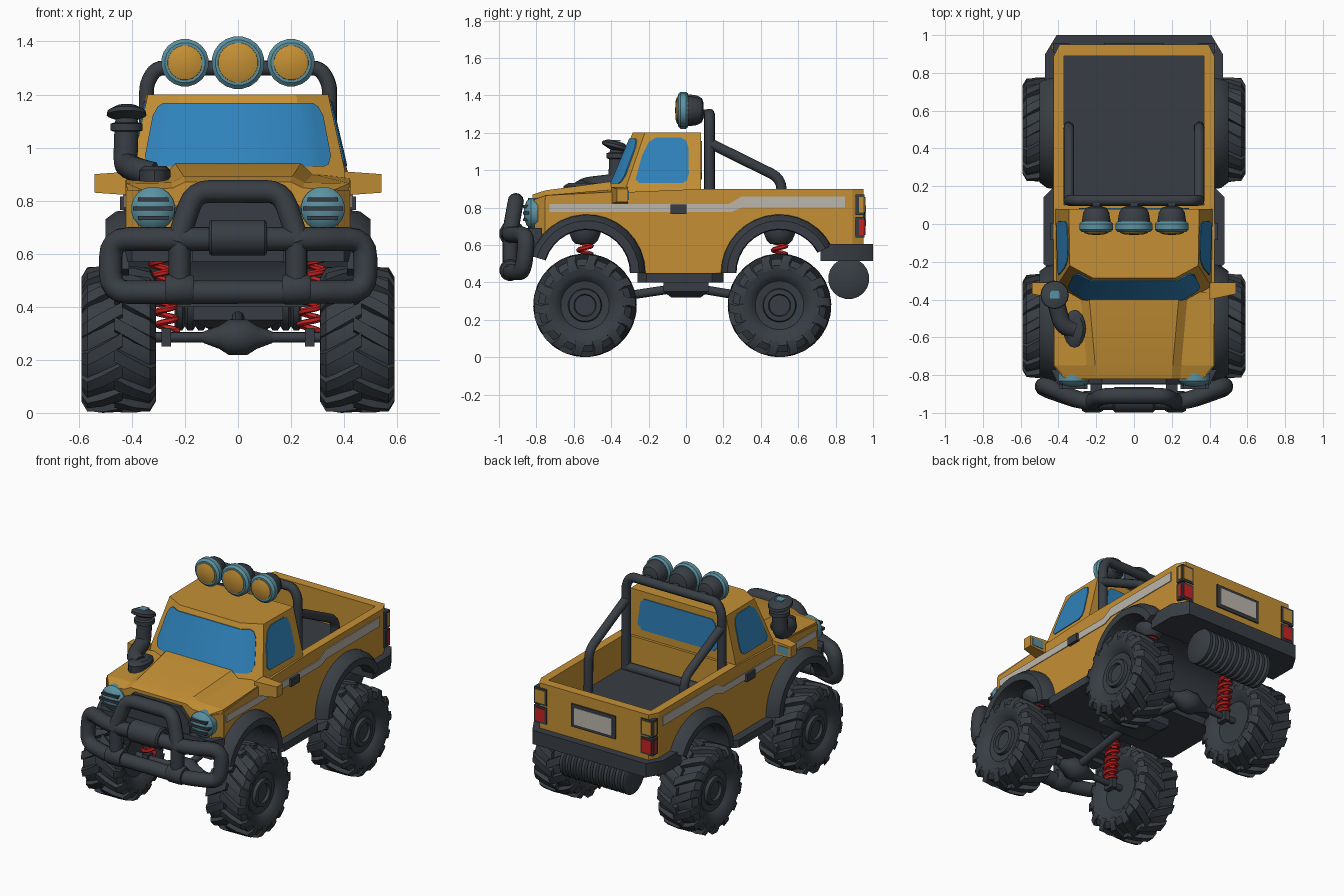
import bpy, bmesh, math
from mathutils import Vector as V
from math import sin, cos, pi, radians

if "Cube" in bpy.data.objects:
    bpy.data.objects.remove(bpy.data.objects["Cube"])

def material(name, col):
    m = bpy.data.materials.new(name)
    m.diffuse_color = (*col, 1)
    m.use_nodes = True
    m.node_tree.nodes["Principled BSDF"].inputs["Base Color"].default_value = m.diffuse_color
    return m

PAINT = material("ochre_paint", (.56, .28, .035))
DARK = material("dark_rubber", (.040, .048, .058))
GLASS = material("blue_glass", (.028, .225, .50))
TEAL = material("teal_trim", (.105, .285, .355))
GREY = material("pale_grey", (.50, .46, .41))
RED = material("red", (.58, .016, .016))

# ---------- helpers ----------
def obj(name, bm, mats, rule=None, sharp=.6):
    mats = mats if isinstance(mats, list) else [mats]
    bmesh.ops.recalc_face_normals(bm, faces=bm.faces)
    bm.normal_update()
    for f in bm.faces:
        f.smooth = True
        if rule:
            f.material_index = rule(f)
    for e in bm.edges:
        e.smooth = len(e.link_faces) == 2 and e.calc_face_angle(0) < sharp
    me = bpy.data.meshes.new(name)
    bm.to_mesh(me)
    bm.free()
    for m in mats:
        me.materials.append(m)
    o = bpy.data.objects.new(name, me)
    bpy.context.collection.objects.link(o)
    return o

def add_loft(bm, rings):
    vs = [[bm.verts.new(p) for p in r] for r in rings]
    n = len(vs[0])
    for a, b in zip(vs, vs[1:]):
        for i in range(n):
            bm.faces.new((a[i], a[(i + 1) % n], b[(i + 1) % n], b[i]))
    bm.faces.new(vs[0])
    bm.faces.new(vs[-1])

def loft(name, rings, mats, rule=None, sharp=.6):
    bm = bmesh.new()
    add_loft(bm, rings)
    return obj(name, bm, mats, rule, sharp)

def box(name, c, s, mat):
    return loft(name, [[(c[0] + i * s[0] / 2, c[1] + j * s[1] / 2, c[2] + k * s[2] / 2)
                for i, j in ((-1, -1), (1, -1), (1, 1), (-1, 1))] for k in (-1, 1)], mat)

def lathe_rings(prof, axis, c, n):
    out = []
    for a, r in prof:
        ring = []
        for i in range(n):
            t = 2 * pi * (i + .5) / n
            u, v = max(r, .001) * cos(t), max(r, .001) * sin(t)
            ring.append(V(c) + V({'X': (a, u, v), 'Y': (u, a, v), 'Z': (u, v, a)}[axis]))
        out.append(ring)
    return out

def lathe(name, prof, axis, c, mat, n=16):
    return loft(name, lathe_rings(prof, axis, c, n), mat)

def bend(pts, r):
    pts = [V(p) for p in pts]
    out = [pts[0]]
    for p, q, s in zip(pts, pts[1:], pts[2:]):
        a, b = q + (p - q).normalized() * r, q + (s - q).normalized() * r
        out += [a * (1 - t) ** 2 + q * 2 * t * (1 - t) + b * t * t for t in (0, .25, .5, .75, 1)]
    return out + [pts[-1]]

def tube(name, pts, r, mat, n=10):
    pts = [V(p) for p in pts]
    rings, u = [], None
    for i, p in enumerate(pts):
        t = (pts[min(i + 1, len(pts) - 1)] - pts[max(i - 1, 0)]).normalized()
        u = t.orthogonal() if u is None else u - t * u.dot(t)
        u.normalize()
        w = t.cross(u)
        rings.append([p + (u * cos(2 * pi * k / n) + w * sin(2 * pi * k / n)) * r for k in range(n)])
    return loft(name, rings, mat, None, .9)

def arc(cy, cz, r, a0, a1, n=12):
    return [(cy + r * cos(radians(a0 + (a1 - a0) * i / n)), cz + r * sin(radians(a0 + (a1 - a0) * i / n)))
            for i in range(n + 1)]

def plate(name, poly, x0, x1, mat, rule=None):
    return loft(name, [[(x, y, z) for y, z in poly] for x in (x0, x1)], mat, rule)

FY, RY = -.53, .50   # wheel arch centres

# ---------- body ----------
side = ([(-.754, .85), (-.754, .60)] + arc(FY, .45, .235, 140, 0) + arc(RY, .45, .235, 180, 40)
        + [(.72, .60), (.89, .60), (.89, .688), (.1, .688), (.1, .90), (-.38, .88)])
plate("lower_body", side, -.425, .425, [PAINT, DARK],
      lambda f: int(abs(f.normal.x) < .5 and f.calc_center_median().z < .72))
def slab(name, w0, w1, y0, y1, z0, z1):
    loft(name, [[(-w, y, z0), (w, y, z0), (w, y, z1), (-w, y, z1)] for w, y in ((w0, y0), (w1, y1))],
         [PAINT, DARK], lambda f: int(f.normal.z < -.5))
slab("nose", .425, .375, -.75, -.81, .60, .84)
slab("tailgate", .425, .395, .89, .95, .60, .90)
hood = []
for y, w, zs, c, zi, zt in ((-.82, .36, .84, .2, .848, .87), (-.75, .42, .865, .205, .868, .892),
                            (-.36, .42, .885, .24, .900, .945)):
    half = [(w, .78), (w, zs), (c + .045, zi), (c, zt)]
    hood.append([(x, y, z) for x, z in half] + [(-x, y, z) for x, z in half[::-1]])
loft("hood", hood, PAINT, None, .2)
half_b = [(.42, .08), (.41, -.33), (.26, -.42)]
half_t = [(.345, .08), (.34, -.22), (.22, -.285)]
loft("cab", [[(x, y, z) for x, y in h] + [(-x, y, z) for x, y in h[::-1]]
             for h, z in ((half_b, .88), (half_t, 1.2))], PAINT, None, .3)

# ---------- windows ----------
def shield(u, t, off):
    k, s = max(0, abs(u) - .5) * 2, (1 if u > 0 else -1)
    m = min(abs(u), .5) * 2
    b = V((s * (.26 * m + .15 * k), -.42 + .09 * k, .88))
    e = V((s * (.22 * m + .12 * k), -.285 + .065 * k, 1.2))
    return b.lerp(e, t) + V((s * k * off * .6, -off, 0))
cols = [(.85, .28, .75), (.80, .18, .86), (.73, .15, .9), (.5, .15, .9)]
cols = [(-u, a, b) for u, a, b in cols] + cols[::-1]
loft("windshield", [[shield(u, a, .006), shield(u, b, .006), shield(u, b, -.01), shield(u, a, -.01)]
                    for u, a, b in cols], GLASS)
win = [(-.27, .95), (-.235, 1.08), (-.20, 1.15), (-.16, 1.175), (-.03, 1.175), (0, 1.16), (.013, 1.12),
       (.015, .98), (.005, .945), (-.02, .93), (-.25, .93)]
def side_x(y, z):
    return .42 - .01 * (.08 - y) / .41 - .075 * (z - .88) / .32
for s in (1, -1):
    loft("side_window", [[(s * (side_x(y, z) + d), y, z) for y, z in win] for d in (.006, -.01)], GLASS)
rear = [(.26, .95), (.29, .985), (.27, 1.13), (.245, 1.155)]
rear = rear + [(-x, z) for x, z in rear[::-1]]
loft("rear_window", [[(x, y, z) for x, z in rear] for y in (.07, .086)], GLASS)

# ---------- sides: bed walls, flares, stripes, handles, mirrors, lights ----------
stripe = [(-.73, .82), (-.73, .775), (.24, .775), (.30, .80), (.85, .80), (.85, .86), (.30, .86), (.23, .82)]
for s in (1, -1):
    box("bed_wall", (s * .3975, .495, .793), (.055, .79, .214), PAINT)
    for cy, a0, a1 in ((FY, 163, 0), (RY, 180, 28)):
        n = 14
        rings = [[(s * x, *p) for x, p in zip((.41, .41, .46, .50, .50), ps)] for ps in
                 zip(arc(cy, .45, .23, a0, a1, n), arc(cy, .45, .315, a0, a1, n), arc(cy, .45, .31, a0, a1, n),
                     arc(cy, .45, .28, a0, a1, n), arc(cy, .45, .235, a0, a1, n))]
        loft("wheel_flare", rings, DARK)
    plate("side_stripe", stripe, s * .424, s * .43, GREY)
    box("door_handle", (s * .43, -.04, .79), (.03, .085, .05), DARK)
    loft("mirror", [[(s * x, y, z) for y, z in ((-.36 - h, .865 - g), (-.31, .865 - g), (-.31, .865 + g), (-.36 - h, .865 + g))]
                    for x, h, g in ((.40, .04, .045), (.54, .01, .035))], PAINT)
    box("mirror_glass", (s * .485, -.309, .865), (.08, .006, .05), TEAL)
    for z, m in ((.815, PAINT), (.695, RED)):
        box("tail_light_frame", (s * .385, .93, z), (.09, .05, .11), DARK)
        box("tail_light", (s * .385, .93, z), (.066, .058, .084), m)
        box("tail_light_side", (s * .385, .937, z), (.096, .026, .084), m)
    lathe("headlight", [(-.79, .083), (-.83, .083), (-.853, .065), (-.865, .03), (-.867, 0)], 'Y', (s * .32, 0, .77), TEAL, 20)
    for dz in (-.035, .0, .035):
        box("headlight_slat", (s * .32, -.855, .77 + dz), (.15 - abs(dz), .035, .015), DARK)
box("bed_floor", (0, .495, .687), (.74, .79, .01), DARK)
box("plate_frame", (0, .952, .755), (.32, .012, .15), DARK)
box("blank_plate", (0, .956, .755), (.27, .012, .11), GREY)

# ---------- bumpers, sills ----------
def flat(name, half, z0, z1):
    loft(name, [[(x, y, z) for x, y in half] + [(-x, y, z) for x, y in half[::-1]] for z in (z0, z1)], DARK)
flat("rear_bumper", [(.47, .72), (.47, .90), (.41, 1.0)], .515, .605)
flat("side_step", [(.42, -.26), (.48, -.21), (.48, .14), (.42, .20)], .40, .45)
flat("front_bumper_core", [(.44, -.77), (.40, -.85)], .57, .69)
loft("grille", [[(x, y, z) for x, z in ((.24, .66), (.24, .77), (.17, .85), (-.17, .85), (-.24, .77), (-.24, .66))]
                for y in (-.80, -.845)], DARK)

# ---------- bull bar and winch ----------
loop = [(0, -.94, .455), (.28, -.94, .455), (.48, -.87, .455), (.48, -.85, .655), (.28, -.94, .655),
        (-.28, -.94, .655), (-.48, -.85, .655), (-.48, -.87, .455), (-.28, -.94, .455), (0, -.94, .455)]
tube("bull_bar_loop", bend(loop, .07), .045, DARK, 12)
tube("bull_bar_hoop", bend([(.23, -.945, .64), (.165, -.91, .835), (-.165, -.91, .835), (-.23, -.945, .64)], .06), .043, DARK, 12)
for s in (1, -1):
    tube("bull_bar_post", [(s * .22, -.94, .455), (s * .22, -.94, .655)], .042, DARK)
    lathe("bull_bar_collar", [(-.055, .05), (-.04, .058), (.04, .058), (.055, .05)], 'X', (s * .22, -.94, .465), DARK)
    box("bull_bar_mount", (s * .2, -.86, .6), (.06, .16, .07), DARK)
lathe("winch", [(-.11, .06), (-.10, .07), (.10, .07), (.11, .06)], 'X', (0, -.93, .66), DARK, 12)

# ---------- snorkel ----------
loft("snorkel_base", [[V((-.315 + r * .06 * cos(t), -.555 + r * .10 * sin(t), z)) for t in [i * pi / 8 for i in range(16)]]
                      for z, r in ((.86, 1), (.915, 1), (.93, .75))], DARK)
tube("snorkel_pipe", bend([(-.32, -.56, .90), (-.38, -.54, .915), (-.425, -.37, .935), (-.42, -.365, 1.08)], .045), .047, DARK, 12)
lathe("snorkel_collar", [(1.06, .05), (1.065, .062), (1.09, .062), (1.095, .045), (1.13, .035)], 'Z', (-.42, -.365, 0), DARK)
loft("snorkel_cap", [[V((-.42 + r * cos(t), -.375 + r * sin(t), z - .25 * r * sin(t))) for t in [i * pi / 8 for i in range(16)]]
                     for z, r in ((1.105, .035), (1.122, .075), (1.138, .072), (1.155, .04))], DARK)
box("snorkel_vent", (-.42, -.375, 1.156), (.05, .05, .008), TEAL)

# ---------- roll bar and roof lights ----------
tube("roll_hoop", bend([(.345, .125, .69), (.345, .125, 1.24), (.31, .125, 1.30), (-.31, .125, 1.30),
                        (-.345, .125, 1.24), (-.345, .125, .69)], .03), .029, DARK)
tube("roll_floor_bar", [(-.345, .125, .705), (.345, .125, .705)], .029, DARK)
for s in (1, -1):
    tube("roll_brace", bend([(s * .345, .125, 1.145), (s * .345, .51, .955), (s * .345, .515, .69)], .06), .028, DARK)
for x, R in ((-.2, .09), (0, .1), (.2, .09)):
    c = (x, 0, 1.32)
    lathe("roof_light_bowl", [(-.02, R - .012), (.02, R - .014), (.06, R - .02), (.085, R - .035), (.094, R - .06)], 'Y', c, DARK, 20)
    lathe("roof_light_ring", [(-.043, R - .014), (-.03, R), (.0, R), (.012, R - .01)], 'Y', c, TEAL, 20)
    lathe("roof_light_lens", [(-.03, R - .022), (-.047, R - .025), (-.056, R - .05), (-.058, 0)], 'Y', c, PAINT, 20)
    box("roof_light_bracket", (x, .105, 1.30), (.04, .05, .05), DARK)

# ---------- wheels ----------
tire = [(-.10, 0), (-.10, .13), (-.13, .17), (-.139, .215), (-.118, .25), (.118, .25), (.139, .215), (.132, .17),
        (.115, .145), (.10, .13), (.095, .09), (.115, .085), (.117, .06), (.10, .055), (.10, 0)]
def wheel(s, y):
    bm = bmesh.new()
    c = V((s * .45, y, .277))
    add_loft(bm, lathe_rings([(s * a, r) for a, r in tire], 'X', c, 32))
    for i in range(14):
        for d in (1, -1):
            th, w, rings = 2 * pi * (i + (d > 0) / 2) / 14, .115, []
            for a, r, sh in ((-.015, .275, 0), (.06, .277, .16), (.118, .272, .28), (.14, .235, .32)):
                rings.append([c + V((d * a, q * cos(th + sh + k * w), q * sin(th + sh + k * w)))
                              for q, k in ((r, -.8), (r, .8), (r - .04, 1.1), (r - .04, -1.1))])
            add_loft(bm, rings)
    obj("wheel", bm, DARK)

# ---------- axles, springs, drivetrain ----------
for y in (-.54, .50):
    tube("axle", [(-.36, y, .285), (.36, y, .285)], .02, DARK)
    lathe("differential", [(-.13, .022), (-.07, .045), (-.035, .068), (.035, .068), (.07, .045), (.13, .022)], 'X', (0, y, .285), DARK)
    tube("drive_shaft", [(0, y, .295), (0, y * .2, .36)], .024, DARK)
    for s in (1, -1):
        wheel(s, y)
        box("axle_bracket", (s * .27, y, .285), (.035, .07, .07), DARK)
        lo, hi = V((s * .265, y, .31)), V((s * .30, y, .63))
        tube("spring", [lo.lerp(hi, i / 84) + V((.036 * cos(i * pi / 6), .036 * sin(i * pi / 6), 0)) for i in range(85)], .012, RED, 6)
        lathe("spring_mount", [(.605, .05), (.625, .07), (.66, .085), (.69, .085)], 'Z', (s * .30, y, 0), DARK)
loft("transfer_case", [[(-w, -d, z), (w, -d, z), (w, d, z), (-w, d, z)] for w, d, z in ((.12, .08, .32), (.17, .12, .35), (.17, .12, .41))], DARK)
ribs = []
for i in range(12):
    a = -.24 + i * .04
    ribs += [(a, .095), (a + .01, .11), (a + .03, .11), (a + .04, .095)][(1 if i else 0):]
lathe("ribbed_drum", ribs, 'X', (0, .87, .42), DARK, 20)
for s in (1, -1):
    box("drum_hanger", (s * .18, .87, .50), (.03, .05, .08), DARK)
